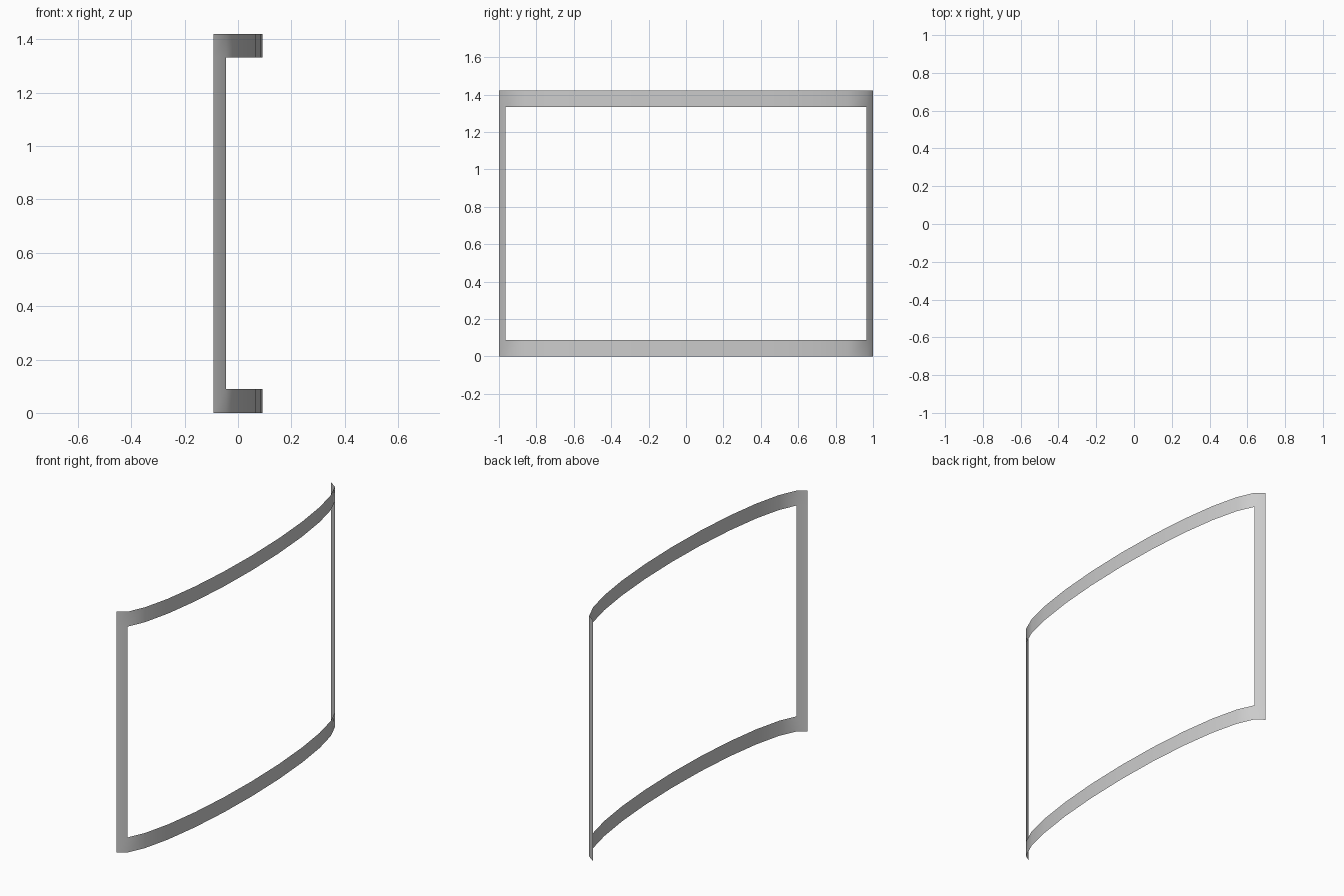
import bpy, bmesh, math

if "Cube" in bpy.data.objects:
    bpy.data.objects.remove(bpy.data.objects["Cube"])

DEPTH, HALF_WIDTH = 0.184, 1.0       # half-ellipse plan of the curved frame
LEVELS = [0.0, 0.089, 1.333, 1.421]  # bottom rail, opening, top rail
SEGMENTS = 12


def arc_point(i):
    a = math.pi * i / SEGMENTS
    return DEPTH * math.sin(a) - DEPTH / 2, -HALF_WIDTH * math.cos(a)


# Curved sheet frame: full-width rails, with uprights only in the end segments
bm = bmesh.new()
grid = [[bm.verts.new((*arc_point(i), z)) for z in LEVELS] for i in range(SEGMENTS + 1)]
for i in range(SEGMENTS):
    for j in range(3):
        if j == 1 and 0 < i < SEGMENTS - 1:
            continue  # open middle
        bm.faces.new((grid[i][j], grid[i + 1][j], grid[i + 1][j + 1], grid[i][j + 1]))

# Remove the unused points, if any, and shade smooth
bmesh.ops.delete(bm, geom=[v for v in bm.verts if not v.link_faces], context='VERTS')
for f in bm.faces:
    f.smooth = True
mesh = bpy.data.meshes.new("curved_frame")
bm.to_mesh(mesh)
bm.free()
frame = bpy.data.objects.new("curved_frame", mesh)
bpy.context.collection.objects.link(frame)
